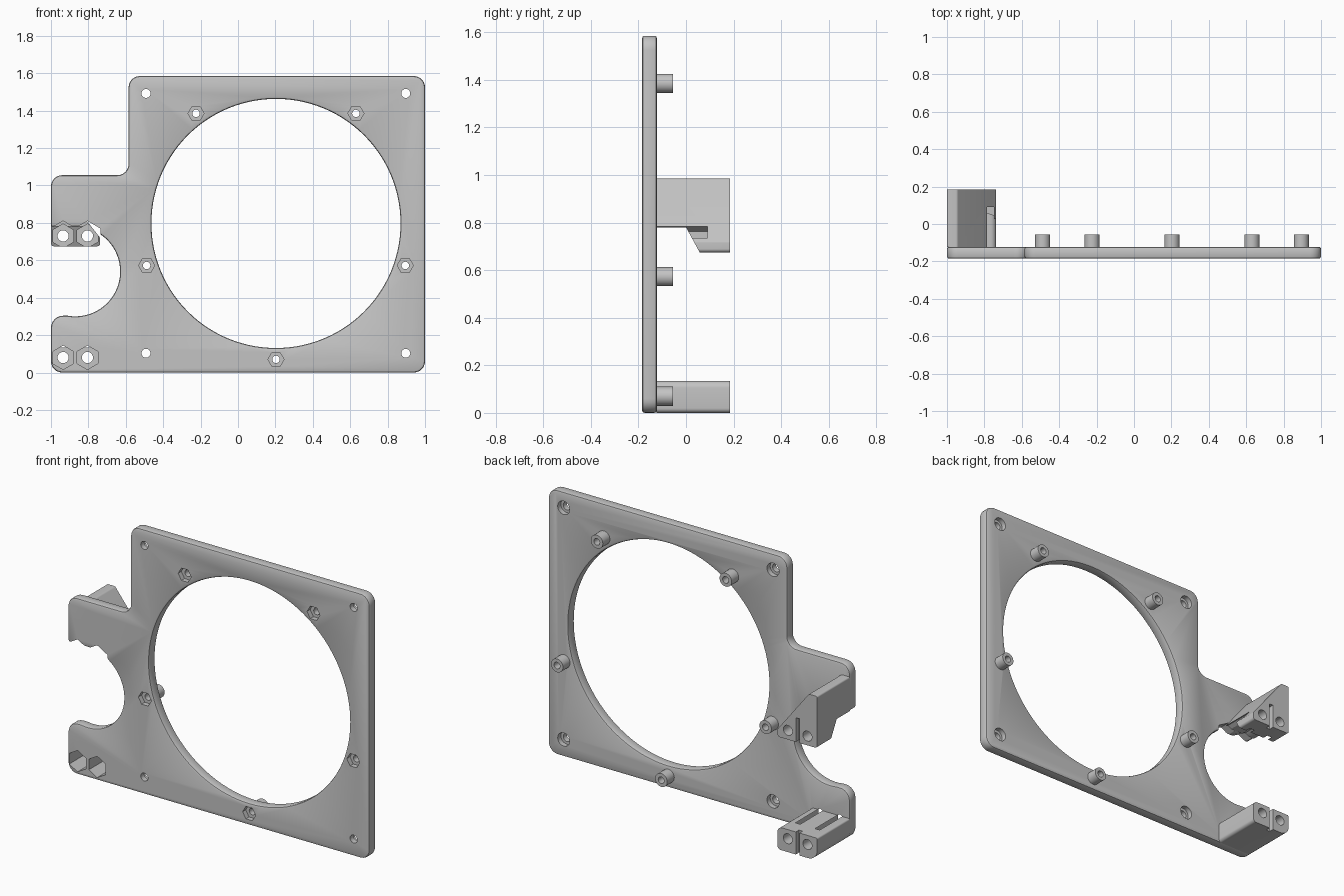
import bpy, bmesh, math
from mathutils import Vector

cube = bpy.data.objects.get("Cube")
if cube:
    bpy.data.objects.remove(cube, do_unlink=True)

grey = bpy.data.materials.new("grey plastic")
grey.use_nodes = True
colour = (0.55, 0.55, 0.55, 1)
grey.diffuse_color = colour
grey.node_tree.nodes["Principled BSDF"].inputs["Base Color"].default_value = colour

FRONT, FACE, BACK = -0.185, -0.122, 0.185


def arc(cx, cz, r, n, start=90, sweep=360):
    """Points on an arc; a full turn gives a closed polygon."""
    steps = n if sweep == 360 else n - 1
    angles = [math.radians(start + sweep * i / steps) for i in range(n)]
    return [(cx + r * math.cos(a), cz + r * math.sin(a)) for a in angles]


def rounded(corners, n=7):
    """Turn (x, z, radius) corners into an outline with filleted corners."""
    out = []
    for i, (x, z, r) in enumerate(corners):
        p = Vector((x, z))
        if r == 0:
            out.append((x, z))
            continue
        a = (Vector(corners[i - 1][:2]) - p).normalized()
        b = (Vector(corners[(i + 1) % len(corners)][:2]) - p).normalized()
        half = a.angle(b) / 2
        centre = p + (a + b).normalized() * r / math.sin(half)
        first = p + a * r / math.tan(half) - centre
        last = p + b * r / math.tan(half) - centre
        turn = math.pi - 2 * half
        for k in range(n):
            t = k / (n - 1)
            v = (first * math.sin((1 - t) * turn) + last * math.sin(t * turn)) / math.sin(turn)
            out.append(tuple(centre + v))
    return out


def prism(name, pts, lo, hi, axis="y"):
    """Extrude an outline along y (points are x, z) or x (points are y, z)."""
    bm = bmesh.new()
    place = (lambda u, v: (u, lo, v)) if axis == "y" else (lambda u, v: (lo, u, v))
    step = Vector((0, hi - lo, 0)) if axis == "y" else Vector((hi - lo, 0, 0))
    face = bm.faces.new([bm.verts.new(place(u, v)) for u, v in pts])
    ext = bmesh.ops.extrude_face_region(bm, geom=[face], use_keep_orig=True)
    bmesh.ops.translate(bm, vec=step, verts=[g for g in ext["geom"] if isinstance(g, bmesh.types.BMVert)])
    bmesh.ops.recalc_face_normals(bm, faces=bm.faces)
    mesh = bpy.data.meshes.new(name)
    bm.to_mesh(mesh)
    bm.free()
    mesh.materials.append(grey)
    obj = bpy.data.objects.new(name, mesh)
    bpy.context.collection.objects.link(obj)
    return obj


def apply(obj, mod):
    bpy.ops.object.select_all(action="DESELECT")
    obj.select_set(True)
    bpy.context.view_layer.objects.active = obj
    bpy.ops.object.modifier_apply(modifier=mod.name)


def cut(obj, pts, lo, hi, axis="y"):
    cutter = prism("cutter", pts, lo, hi, axis)
    cutter.hide_render = True
    mod = obj.modifiers.new("cut", "BOOLEAN")
    mod.operation, mod.solver, mod.object = "DIFFERENCE", "EXACT", cutter
    apply(obj, mod)
    bpy.data.objects.remove(cutter, do_unlink=True)


def soften(obj, width):
    mod = obj.modifiers.new("soft edges", "BEVEL")
    mod.width, mod.segments = width, 2
    mod.limit_method, mod.angle_limit = "ANGLE", math.radians(60)
    mod.use_clamp_overlap = False
    apply(obj, mod)


# Plate outline with the side tab and its round bite
R = 0.06
bite = [(x, z, 0) for x, z in arc(-0.87, 0.54, 0.24, 32, -100, 190)]
outline = rounded([(-1, 0, R), (1, 0, R), (1, 1.585, R), (-0.585, 1.585, R),
                   (-0.585, 1.055, R), (-1, 1.055, R), (-1, 0.78, 0)]
                  + bite[::-1] + [(-1, 0.304, 0.065)])
plate = prism("plate", outline, FRONT, FACE)
CX, CZ = 0.203, 0.797
cut(plate, arc(CX, CZ, 0.666, 112), -0.3, 0)
soften(plate, 0.011)

# Corner screw holes, counterbored from behind
for x in (-0.492, 0.897):
    for z in (0.103, 1.492):
        cut(plate, arc(x, z, 0.024, 20), -0.3, 0)
        cut(plate, arc(x, z, 0.04, 24), -0.152, 0)

# Five standoffs around the opening, with nut pockets in the front
for i, (x, z) in enumerate(arc(CX, CZ, 0.727, 5, -90)):
    post = prism("standoff_%d" % (i + 1), arc(x, z, 0.04, 28), FACE - 0.002, -0.055)
    cut(post, arc(x, z, 0.02, 16), -0.3, 0)
    cut(plate, arc(x, z, 0.02, 16), -0.3, 0)
    cut(plate, arc(x, z, 0.043, 6, 0), -0.3, -0.155)

# Lower clamp block
lower = prism("lower_clamp", rounded([(-1, 0, R), (-0.737, 0, 0.02), (-0.737, 0.135, 0.03),
                                      (-1, 0.135, 0.01)]), FACE - 0.002, BACK)
# Upper clamp: sloped gusset whose front part is cut away underneath
upper = prism("upper_clamp", rounded([(-1, 0.675, 0.015), (-0.737, 0.675, 0.015), (-0.737, 0.72, 0.015),
                                      (-0.945, 0.985, 0.015), (-1, 0.985, 0.01)]), FACE - 0.002, BACK)
cut(upper, [(-0.3, 0.5), (0.06, 0.5), (0.06, 0.67), (0, 0.78), (-0.3, 0.78)], -1.2, -0.5, "x")

# Nut channels, screw holes and the slit between them
for block, z in ((lower, 0.08), (upper, 0.73)):
    slit = [(-0.882, z - 0.2), (-0.858, z - 0.2), (-0.858, z + 0.09), (-0.882, z + 0.09)]
    cut(block, slit, 0.155, 0.3)
    for x in (-0.935, -0.805):
        cut(block, arc(x, z, 0.064, 6), -0.3, 0.09)
        cut(block, arc(x, z, 0.03, 20), 0, 0.3)
        cut(plate, arc(x, z, 0.064 if block is lower else 0.08, 6), -0.3, 0)

# Smooth the curved walls, keep the edges crisp
bpy.ops.object.select_all(action="DESELECT")
for obj in bpy.context.collection.objects:
    if obj.type == "MESH" and grey.name in obj.data.materials:
        obj.select_set(True)
        bpy.context.view_layer.objects.active = obj
bpy.ops.object.shade_smooth_by_angle(angle=math.radians(30))
